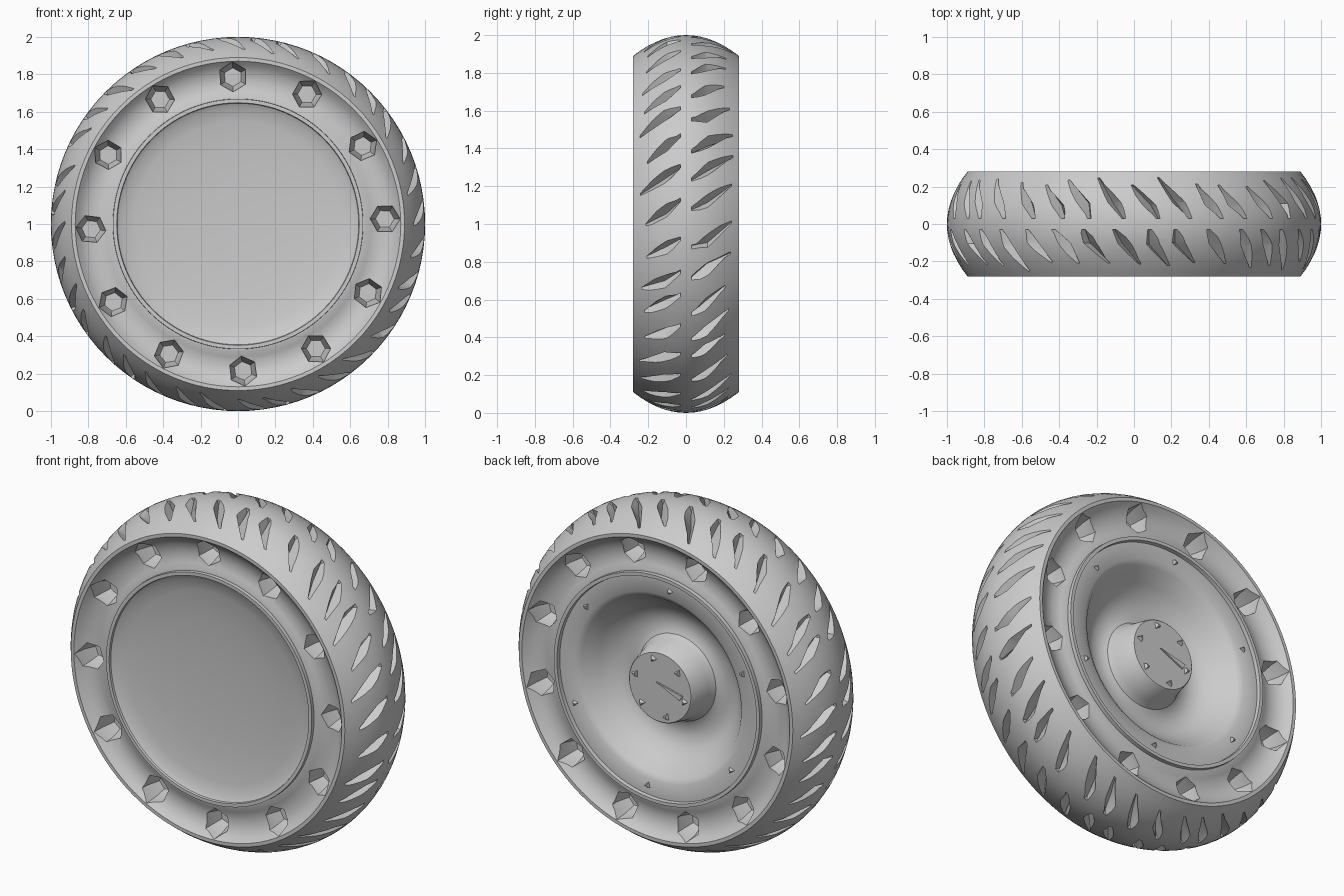
import bpy, bmesh, math, random
from mathutils import Vector

random.seed(4)
TAU = math.tau
if "Cube" in bpy.data.objects:
    bpy.data.objects.remove(bpy.data.objects["Cube"])

# Single grey finish
grey = bpy.data.materials.new("plain_grey")
grey.use_nodes = True
grey.diffuse_color = (0.6, 0.6, 0.6, 1)
grey.node_tree.nodes["Principled BSDF"].inputs["Base Color"].default_value = (0.6, 0.6, 0.6, 1)


def polar(r, angle, y):
    return Vector((r * math.cos(angle), y, 1 + r * math.sin(angle)))


def finish(bm, name):
    bmesh.ops.remove_doubles(bm, verts=bm.verts, dist=1e-5)
    bmesh.ops.recalc_face_normals(bm, faces=bm.faces)
    mesh = bpy.data.meshes.new(name)
    bm.to_mesh(mesh)
    bm.free()
    mesh.materials.append(grey)
    ob = bpy.data.objects.new(name, mesh)
    bpy.context.collection.objects.link(ob)
    return ob


def smooth(ob):
    bpy.ops.object.select_all(action='DESELECT')
    ob.select_set(True)
    bpy.context.view_layer.objects.active = ob
    bpy.ops.object.shade_smooth_by_angle(angle=math.radians(35))


def lathe(name, profile, steps=96):
    """Turn a (radius, y) profile about the wheel axle."""
    bm = bmesh.new()
    verts = [bm.verts.new(polar(r, 0, y)) for r, y in profile]
    edges = [bm.edges.new(pair) for pair in zip(verts, verts[1:])]
    bmesh.ops.spin(bm, geom=verts + edges, cent=(0, 0, 1), axis=(0, -1, 0),
                   angle=TAU, steps=steps, use_duplicate=False)
    return finish(bm, name)


def skin(bm, rings):
    """Join matching rings of points into a capped solid."""
    rings = [[bm.verts.new(p) for p in ring] for ring in rings]
    n = len(rings[0])
    for a, b in zip(rings, rings[1:]):
        for i in range(n):
            j = (i + 1) % n
            bm.faces.new((a[i], a[j], b[j], b[i]))
    bm.faces.new(rings[0])
    bm.faces.new(rings[-1])


def tread_radius(y):
    return 1 - 0.11 * (abs(y) / 0.28) ** 2


# Tyre: crowned tread and hollowed sidewalls
side = [(0.87, 0.28), (0.845, 0.255), (0.81, 0.235), (0.76, 0.225),
        (0.71, 0.235), (0.68, 0.25), (0.665, 0.25), (0.62, 0.2)]
crown = [(tread_radius(y), y) for y in (k * 0.04 for k in range(-7, 8))]
profile = [(r, -y) for r, y in reversed(side)] + crown + side
tyre = lathe("tyre", profile + profile[:1])

# Tread groove cutters: slanted wedges on each half
bm = bmesh.new()
COUNT = 36
for half in (-1, 1):
    for k in range(COUNT):
        start = TAU * (k + 0.25 * half + random.uniform(-0.15, 0.15)) / COUNT
        reach = random.uniform(0.2, 0.25)
        rings = []
        for t, width, depth in ((0, 0.035, 0.03), (0.4, 0.085, 0.065), (1, 0.03, 0.02)):
            y = half * (0.03 + (reach - 0.03) * t)
            angle = start + 0.5 * y + random.uniform(-0.012, 0.012) + half * 0.04 * t * t
            r = tread_radius(y)
            rings.append([polar(r + 0.03, angle - width * 0.6, y),
                          polar(r + 0.03, angle + width * 0.6, y),
                          polar(r - depth, angle + width * random.uniform(-0.3, 0.3), y)])
        skin(bm, rings)

# Sidewall pocket cutters: tapered hexagons, staggered front to back
for facing, offset in ((-1, 2), (1, 17)):
    for k in range(12):
        angle = math.radians(offset + 30 * k)
        radial = Vector((math.cos(angle), 0, math.sin(angle)))
        across = Vector((-radial.z, 0, radial.x))
        twist = random.uniform(-0.2, 0.2)
        rings = []
        for y, size in ((0.32, 0.087), (0.2, 0.075), (0.13, 0.05)):
            centre = polar(0.785, angle, facing * y)
            rings.append([centre + size * (radial * math.cos(a) + across * math.sin(a))
                          for a in (twist + TAU * i / 6 for i in range(6))])
        skin(bm, rings)
cutters = finish(bm, "groove_cutters")

cut = tyre.modifiers.new("grooves", 'BOOLEAN')
cut.operation, cut.solver, cut.object = 'DIFFERENCE', 'EXACT', cutters
bpy.context.view_layer.objects.active = tyre
bpy.ops.object.modifier_apply(modifier=cut.name)
bpy.data.objects.remove(cutters)
smooth(tyre)

# Wheel: shallow front dish, deep rear bowl, raised hub
wheel = lathe("wheel_disc", [
    (0, -0.2), (0.2, -0.202), (0.4, -0.212), (0.55, -0.228), (0.62, -0.243), (0.645, -0.258),
    (0.648, -0.27), (0.668, -0.27), (0.672, -0.2),
    (0.672, 0.2), (0.668, 0.272), (0.648, 0.272), (0.645, 0.25), (0.55, 0.25), (0.52, 0.23),
    (0.46, 0.15), (0.4, 0.09), (0.34, 0.065), (0.28, 0.065), (0.25, 0.08), (0.23, 0.12),
    (0.205, 0.235), (0.2, 0.24), (0, 0.24)])
smooth(wheel)


# Rear fasteners: small three-sided studs
def studs(name, radius, y, size, first):
    bm = bmesh.new()
    for k in range(6):
        centre = polar(radius, math.radians(first + 60 * k), y)
        rings = [[centre + Vector((s * math.cos(a), h, s * math.sin(a)))
                  for a in (TAU * i / 3 + k for i in range(3))]
                 for s, h in ((size, -0.005), (size * 0.4, 0.018))]
        skin(bm, rings)
    finish(bm, name)


studs("rim_studs", 0.59, 0.25, 0.022, 37)
studs("hub_studs", 0.165, 0.24, 0.025, 15)

# Small pointed rib on the hub face
bm = bmesh.new()
skin(bm, [[Vector((x, y, 1 + z)) for x, z in ((0.02, 0.03), (-0.15, -0.01), (-0.13, -0.04))]
          for y in (0.236, 0.249)])
finish(bm, "hub_rib")
